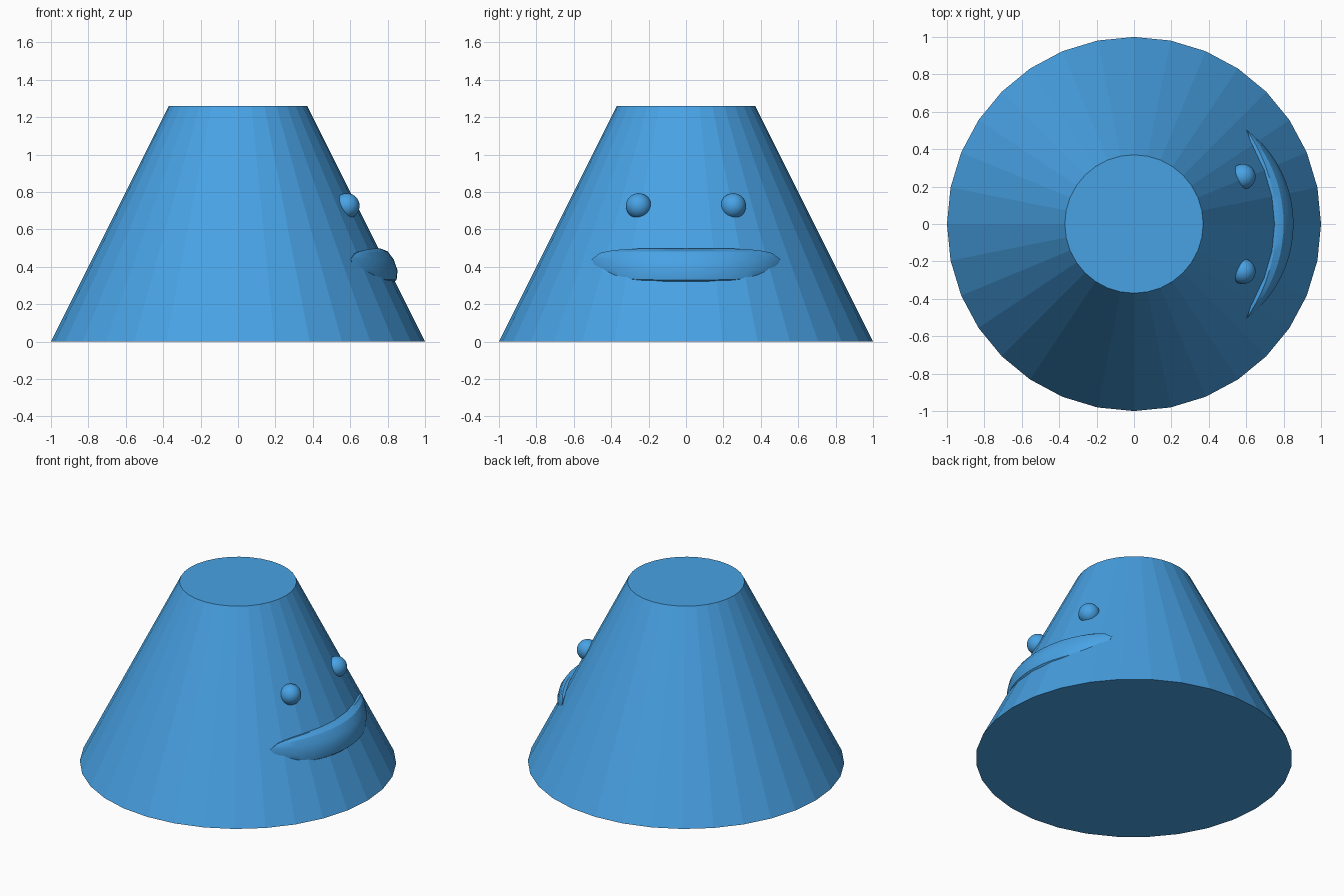
import bpy, bmesh, math

if "Cube" in bpy.data.objects:
    bpy.data.objects.remove(bpy.data.objects["Cube"])

blue = bpy.data.materials.new("sky_blue")
blue.diffuse_color = (0.065, 0.36, 0.78, 1)
blue.use_nodes = True
blue.node_tree.nodes["Principled BSDF"].inputs["Base Color"].default_value = blue.diffuse_color

# Truncated cone body
bpy.ops.mesh.primitive_cone_add(vertices=32, radius1=1.0, radius2=0.37,
                                depth=1.26, location=(0, 0, 0.63))
body = bpy.context.object
body.name = "body"
body.data.materials.append(blue)

# Two round eyes half sunk into the slope on the +x side
for side, name in ((-1, "left_eye"), (1, "right_eye")):
    bpy.ops.mesh.primitive_uv_sphere_add(segments=32, ring_count=16, radius=0.068,
                                         location=(0.582, side * 0.253, 0.725))
    eye = bpy.context.object
    eye.name = name
    eye.data.materials.append(blue)
    bpy.ops.object.shade_smooth()

# Mouth: lip section (radius, z) swept around the body, tapering to points
section = [(0.69, 0.49), (0.76, 0.498), (0.80, 0.482), (0.832, 0.44),
           (0.853, 0.38), (0.848, 0.33), (0.83, 0.315), (0.72, 0.33)]
tip_r, tip_z, half_angle, steps = 0.785, 0.44, math.radians(40), 20
bm = bmesh.new()


def polar(r, a, z):
    return bm.verts.new((r * math.cos(a), r * math.sin(a), z))


rings = []
for i in range(1, steps):
    u = 2 * i / steps - 1
    a = u * half_angle
    height, bulge = math.sqrt(1 - u ** 4), 1 - u * u
    rings.append([polar(tip_r + (r - tip_r) * bulge, a,
                        tip_z + (z - tip_z) * height) for r, z in section])
n = len(section)
for r0, r1 in zip(rings, rings[1:]):
    for j in range(n):
        k = (j + 1) % n
        bm.faces.new((r0[j], r1[j], r1[k], r0[k]))
for ring, a in ((rings[0], -half_angle), (rings[-1], half_angle)):
    tip = polar(tip_r, a, tip_z)
    for j in range(n):
        bm.faces.new((ring[j], ring[(j + 1) % n], tip))
bmesh.ops.recalc_face_normals(bm, faces=bm.faces)
mesh = bpy.data.meshes.new("mouth")
bm.to_mesh(mesh)
bm.free()
mouth = bpy.data.objects.new("mouth", mesh)
bpy.context.collection.objects.link(mouth)
mesh.materials.append(blue)
bpy.ops.object.select_all(action='DESELECT')
mouth.select_set(True)
bpy.context.view_layer.objects.active = mouth
bpy.ops.object.shade_smooth_by_angle(angle=math.radians(30))
